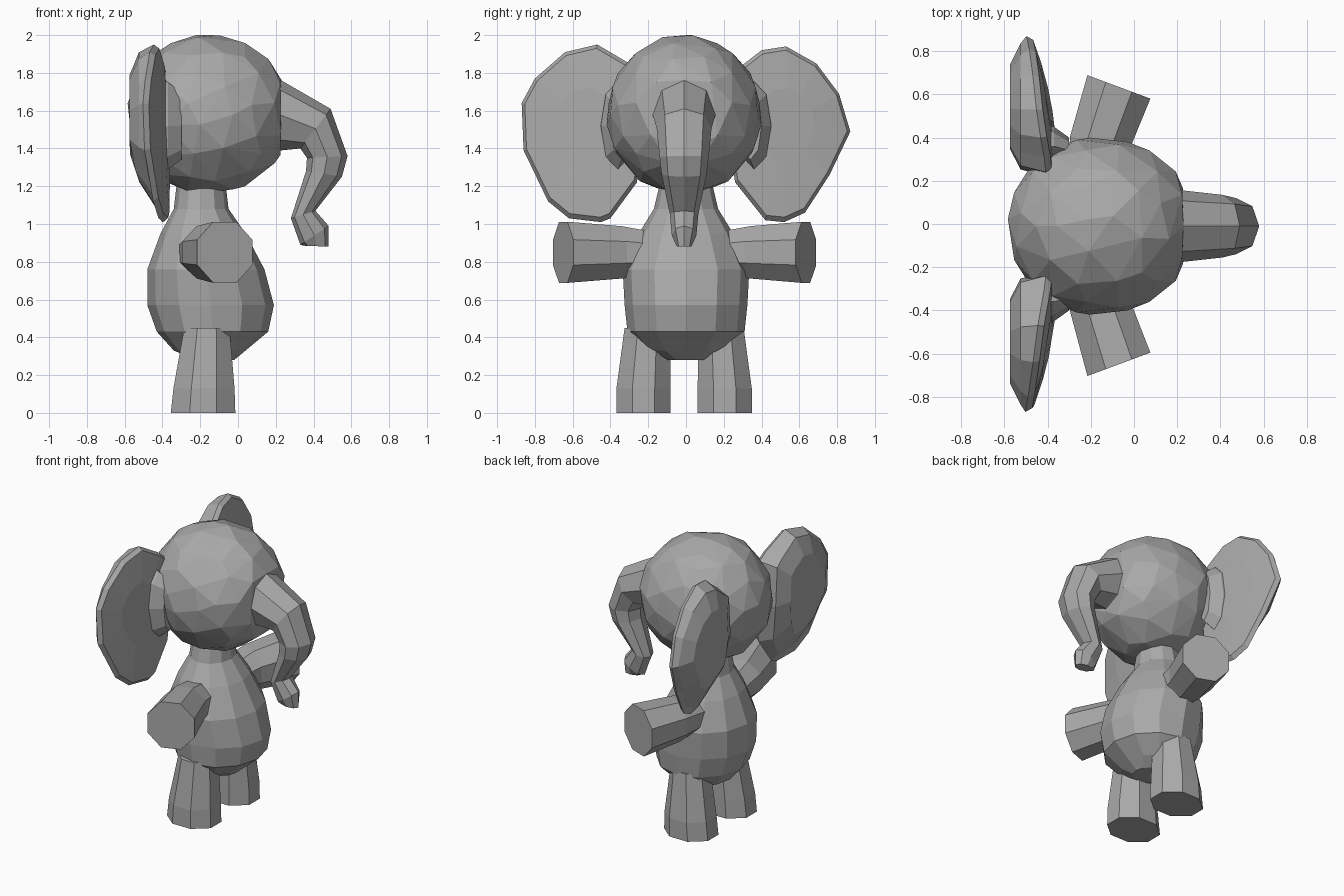
import bpy, bmesh
from math import sin, cos, tau
from mathutils import Vector

cube = bpy.data.objects.get("Cube")
if cube:
    bpy.data.objects.remove(cube)

grey = bpy.data.materials.new("soft grey")
grey.use_nodes = True
COLOR = (0.4, 0.4, 0.4, 1)
grey.diffuse_color = COLOR
grey.node_tree.nodes["Principled BSDF"].inputs["Base Color"].default_value = COLOR


def finish(name, bm):
    """Turn a bmesh into a flat shaded grey object."""
    bmesh.ops.recalc_face_normals(bm, faces=bm.faces)
    mesh = bpy.data.meshes.new(name)
    bm.to_mesh(mesh)
    bm.free()
    mesh.materials.append(grey)
    obj = bpy.data.objects.new(name, mesh)
    bpy.context.collection.objects.link(obj)
    return obj


def loft(name, rings):
    """Skin a closed tube through rings that have equal point counts."""
    bm = bmesh.new()
    rows = [[bm.verts.new(p) for p in ring] for ring in rings]
    n = len(rows[0])
    for a, b in zip(rows, rows[1:]):
        for i in range(n):
            j = (i + 1) % n
            bm.faces.new((a[i], a[j], b[j], b[i]))
    bm.faces.new(rows[0])
    bm.faces.new(rows[-1])
    return finish(name, bm)


def ring(center, u, v, sides, turn=0.0):
    """Ellipse with half axes u and v."""
    c, u, v = Vector(center), Vector(u), Vector(v)
    angles = [tau * (i + turn) / sides for i in range(sides)]
    return [c + u * cos(a) + v * sin(a) for a in angles]


# Head: rounder at the back, fuller and blunt where the trunk begins
bm = bmesh.new()
bmesh.ops.create_icosphere(bm, subdivisions=3, radius=1)
for v in bm.verts:
    x, y, z = v.co
    x *= 0.46 if x > 0 else 0.415
    v.co = Vector((min(0.23, x - 0.17), -0.01 + 0.41 * y, 1.578 + 0.424 * z))
head = finish("head", bm)
head.modifiers.new("coarse facets", "DECIMATE").ratio = 0.5

# Trunk: outer point (x, z), inner point (x, z), half width
trunk = [
    ((0.12, 1.80), (0.12, 1.36), 0.20),
    ((0.23, 1.76), (0.23, 1.39), 0.165),
    ((0.49, 1.61), (0.33, 1.40), 0.145),
    ((0.58, 1.36), (0.365, 1.35), 0.13),
    ((0.55, 1.25), (0.36, 1.28), 0.12),
    ((0.41, 1.07), (0.28, 1.03), 0.075),
    ((0.48, 0.99), (0.33, 0.89), 0.065),
    ((0.48, 0.88), (0.35, 0.885), 0.04),
]
rings = []
for (ox, oz), (ix, iz), w in trunk:
    half = (0.5 * (ox - ix), 0, 0.5 * (oz - iz))
    mid = (0.5 * (ox + ix), -0.01, 0.5 * (oz + iz))
    rings.append(ring(mid, half, (0, w, 0), 8))
loft("trunk", rings)

# Body with neck: height, back x, front x, half width
body = [
    (0.28, -0.22, -0.02, 0.10),
    (0.33, -0.34, 0.04, 0.22),
    (0.43, -0.43, 0.16, 0.31),
    (0.57, -0.48, 0.19, 0.325),
    (0.76, -0.48, 0.14, 0.335),
    (0.95, -0.41, 0.04, 0.25),
    (1.08, -0.34, -0.05, 0.17),
    (1.25, -0.32, -0.07, 0.13),
]
loft("body", [
    ring(((a + b) / 2, 0, z), ((b - a) / 2, 0, 0), (0, w, 0), 12)
    for z, a, b, w in body
])

# Ear outlines (sideways, height), from the upper root round to the lower root
LEFT_EAR = [
    (0.24, 1.80), (0.31, 1.85), (0.40, 1.92), (0.53, 1.94), (0.69, 1.85),
    (0.81, 1.69), (0.87, 1.49), (0.76, 1.26), (0.63, 1.06), (0.52, 1.01),
    (0.42, 1.02), (0.26, 1.22), (0.22, 1.50),
]
RIGHT_EAR = [
    (0.24, 1.80), (0.30, 1.85), (0.47, 1.95), (0.64, 1.91), (0.80, 1.77),
    (0.87, 1.64), (0.86, 1.39), (0.73, 1.12), (0.62, 1.03), (0.45, 1.01),
    (0.40, 1.03), (0.26, 1.22), (0.22, 1.50),
]


def ear_front(y, z):
    """Front face: curls back toward the tip and the top."""
    return -0.36 - 0.35 * (y - 0.3) ** 2 - 0.25 * max(0, z - 1.5) ** 2


def ear_back(y, z):
    """Back face: upright above, sloping forward to the lower tip."""
    return -0.54 + 0.33 * max(0, 1.38 - z)


def ear_layer(outline, side, surface, scale, offset):
    """Scaled copy of an ear outline laid on one of the ear surfaces."""
    points = []
    for y, z in outline:
        y, z = 0.54 + (y - 0.54) * scale, 1.54 + (z - 1.54) * scale
        points.append((surface(y, z) + offset, side * y, z))
    return points


for side, label, outline, reach in (
    (1, "left", LEFT_EAR, 0.635), (-1, "right", RIGHT_EAR, 0.65),
):
    loft(label + "_ear", [
        ear_layer(outline, side, *layer)
        for layer in ((ear_front, 0.45, -0.01), (ear_front, 0.95, 0.0),
                      (ear_front, 1.0, -0.025), (ear_back, 0.9, 0.015),
                      (ear_back, 0.6, -0.035))
    ])

    # Fold joining the ear to the side of the head
    loft(label + "_ear_root", [
        ring((-0.44, side * 0.36, 1.52), (0, 0.10, 0), (0, 0, 0.26), 8),
        ring((-0.37, side * 0.36, 1.52), (0, 0.09, 0), (0, 0, 0.23), 8),
        ring((-0.30, side * 0.34, 1.52), (0, 0.06, 0), (0, 0, 0.18), 8),
    ])

    # Arm, with its blunt end angled a little forward
    across = Vector((0.94, side * -0.35, 0))
    loft(label + "_arm", [
        ring((-0.19, side * 0.18, 0.845), across * 0.14, (0, 0, 0.12), 8, 0.5),
        ring((-0.165, side * 0.36, 0.85), across * 0.15, (0, 0, 0.15), 8, 0.5),
        ring((-0.07, side * reach, 0.85), across * 0.168, (0, 0, 0.175), 8, 0.5),
    ])

    # Leg, flaring toward the foot
    y = side * 0.215 - 0.01
    loft(label + "_leg", [
        ring((-0.185, y, 0), (0.185, 0, 0), (0, 0.155, 0), 8, 0.5),
        ring((-0.18, y, 0.13), (0.175, 0, 0), (0, 0.155, 0), 8, 0.5),
        ring((-0.165, y - side * 0.02, 0.45), (0.13, 0, 0), (0, 0.13, 0), 8, 0.5),
    ])
